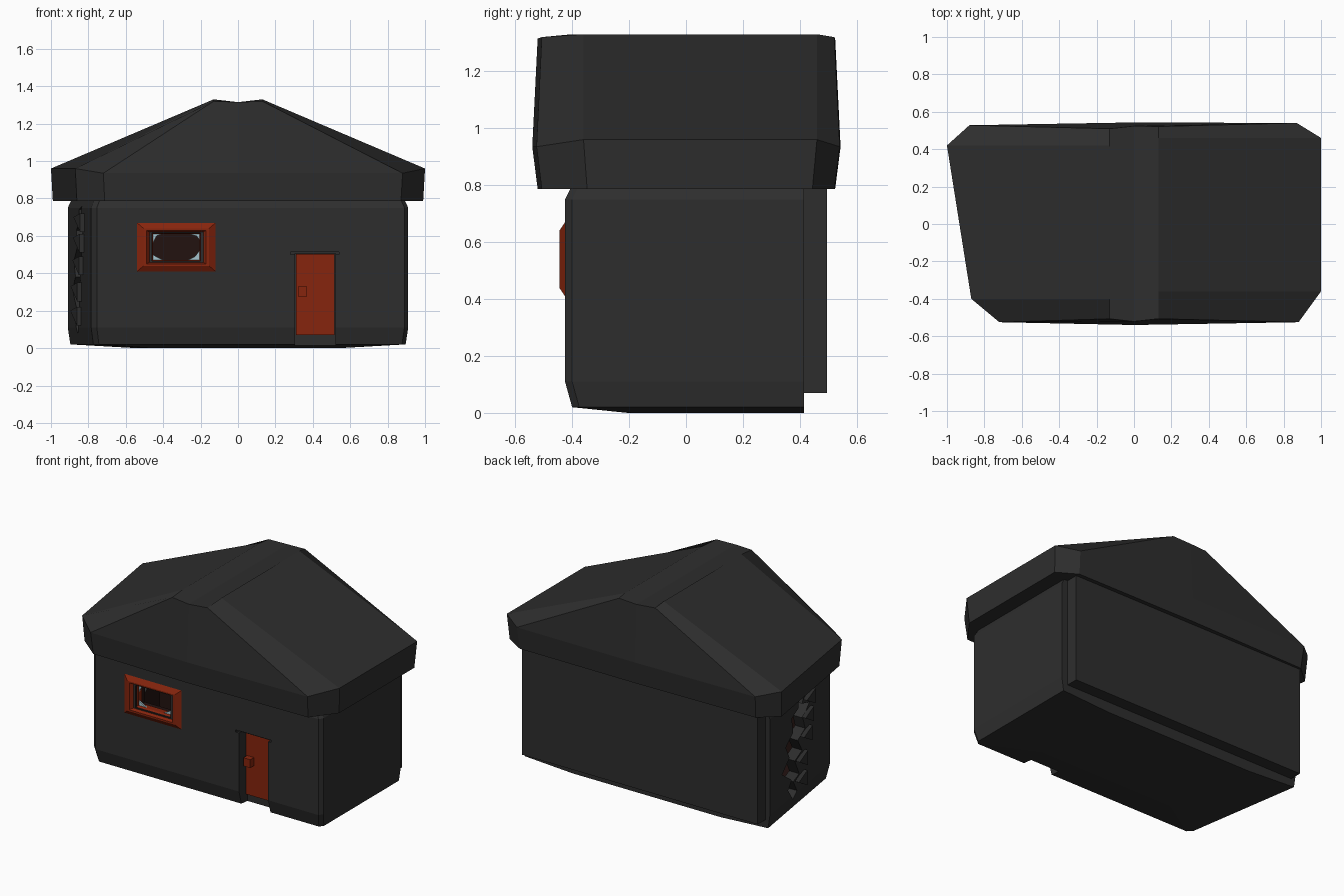
import bpy, bmesh

if "Cube" in bpy.data.objects:
    bpy.data.objects.remove(bpy.data.objects["Cube"])


def material(name, rgb):
    m = bpy.data.materials.new(name)
    m.diffuse_color = (*rgb, 1)
    m.use_nodes = True
    m.node_tree.nodes["Principled BSDF"].inputs["Base Color"].default_value = m.diffuse_color
    return m


DARK = material("charcoal", (0.027, 0.027, 0.027))
RED = material("red_paint", (0.24, 0.018, 0.004))
BROWN = material("dark_inside", (0.016, 0.006, 0.005))
GLASS = material("glass", (0.38, 0.56, 0.62))


def loft(name, rings, mat, caps=True, closed=False):
    """Join equal-length rings of points with quads."""
    bm = bmesh.new()
    rows = [[bm.verts.new(p) for p in r] for r in rings]
    n = len(rows[0])
    pairs = list(zip(rows, rows[1:])) + ([(rows[-1], rows[0])] if closed else [])
    for a, b in pairs:
        for i in range(n):
            j = (i + 1) % n
            bm.faces.new((a[i], a[j], b[j], b[i]))
    if not closed:
        bm.faces.new(rows[0][::-1])
        if caps:
            bm.faces.new(rows[-1])
        else:  # roof: two caps meeting in the dipped middle
            for ids in ((8, 9, 0, 1, 2, 3), (3, 4, 5, 6, 7, 8)):
                bm.faces.new([rows[-1][i] for i in ids])
    bmesh.ops.recalc_face_normals(bm, faces=bm.faces)
    me = bpy.data.meshes.new(name)
    bm.to_mesh(me)
    bm.free()
    me.materials.append(mat)
    ob = bpy.data.objects.new(name, me)
    bpy.context.collection.objects.link(ob)
    return ob


def box(name, x, y, z, mat):
    r = [(x[0], y[0]), (x[1], y[0]), (x[1], y[1]), (x[0], y[1])]
    return loft(name, [[(*p, h) for p in r] for h in z], mat)


def cut(ob, cutter):
    m = ob.modifiers.new("cut", 'BOOLEAN')
    m.operation, m.object, m.solver = 'DIFFERENCE', cutter, 'EXACT'
    m.material_mode = 'TRANSFER'
    cutter.hide_render = True
    bpy.context.view_layer.objects.active = ob
    bpy.ops.object.modifier_apply(modifier=m.name)
    bpy.data.objects.remove(cutter)


# walls: skewed plan with softened front corners and lower edge
plan = [(.91, -.40), (.91, .415), (-.91, .415), (-.785, -.395), (-.755, -.425), (.89, -.425)]
levels = [(0, .6, .22), (.02, .985, .025), (.11, 1, 0), (.75, 1, 0), (.79, .98, .02)]
walls = loft("walls", [[(x * s, y + f if y < 0 else y, z) for x, y in plan]
                       for z, s, f in levels], DARK)

# hollow room, door recess and window opening
room = [(.84, -.325), (.84, .36), (-.83, .36), (-.72, -.325)]
cut(walls, loft("room_cutter", [[(*p, z) for p in room] for z in (.07, .74)], BROWN))
cut(walls, box("door_cutter", (.305, .52), (-.6, -.335), (-.1, .505), DARK))
cut(walls, box("lintel_cutter", (.28, .54), (-.6, -.41), (.5, .515), DARK))
cut(walls, box("window_cutter", (-.46, -.2), (-.6, -.25), (.465, .615), BROWN))

# jagged crack in the left wall
crack = [(.10, .08), (.17, .17), (.12, .22), (.25, .31), (.15, .38), (.20, .47), (.10, .53),
         (.12, .63), (.03, .66), (.02, .74), (-.06, .76), (-.02, .67), (-.12, .64), (-.03, .57),
         (-.06, .49), (.04, .45), (-.02, .36), (.08, .33), (.02, .22), (.10, .20), (.05, .12)]
cut(walls, loft("crack_cutter", [[(x, y, z) for y, z in crack] for x in (-1.1, -.66)], DARK))

# broken shards leaning out along the crack
for y, z in ((.03, .17), (.02, .30), (-.04, .44), (-.06, .56), (-.08, .67)):
    x = -.847 + (y - 0) * -.155
    a, b, c = (x + .02, y - .08, z - .05), (x + .02, y - .08, z + .05), (x - .015, y + .06, z + .03)
    loft("wall_shard", [[(px + d, py, pz) for px, py, pz in (a, b, c)] for d in (-.03, 0)], DARK)

# back wall panel
box("back_panel", (-.876, .865), (.40, .495), (.07, .787), DARK)

# roof: chamfered skewed eaves rising to a narrow dipped ridge
eave = [(1, -.36), (1, .46), (.87, .54), (0, .543), (-.88, .528), (-1, .42),
        (-.87, -.40), (-.72, -.525), (0, -.54), (.88, -.525)]
side = {0, 1, 5, 6}
low = [(x * .99, y * .965, .787) for x, y in eave]
mid = [(x, y, .96 if i in side else .935) for i, (x, y) in enumerate(eave)]
top = []
for i, (x, y) in enumerate(eave):
    rx = .13 if x > 0 else -.13 if x < 0 else 0
    top.append((rx, y if i in side else y * .965, 1.33 if i in side else 1.315 if rx == 0 else 1.32))
loft("roof", [low, mid, top], DARK, caps=False)

# door with handle
box("door", (.31, .515), (-.36, -.33), (.07, .503), RED)
box("door_handle", (.32, .37), (-.40, -.355), (.275, .33), RED)


# window frame: chamfered ring
def rect(w, h, y):
    return [(-.33 + sx * w, y, .54 + sz * h) for sx, sz in ((-1, -1), (1, -1), (1, 1), (-1, 1))]


loft("window_frame", [rect(.21, .13, -.40), rect(.21, .13, -.425), rect(.175, .10, -.445),
                      rect(.16, .09, -.445), rect(.125, .07, -.40), rect(.125, .07, -.36)],
     RED, closed=True)

# broken glass left in the corners
shards = [[(-.455, .465), (-.39, .465), (-.43, .485), (-.455, .50)],
          [(-.28, .465), (-.2, .465), (-.2, .53), (-.23, .49)],
          [(-.2, .57), (-.2, .62), (-.29, .62), (-.22, .598)],
          [(-.455, .62), (-.455, .56), (-.435, .60), (-.38, .62)]]
for s in shards:
    loft("glass_shard", [[(x, y, z) for x, z in s] for y in (-.395, -.385)], GLASS)
